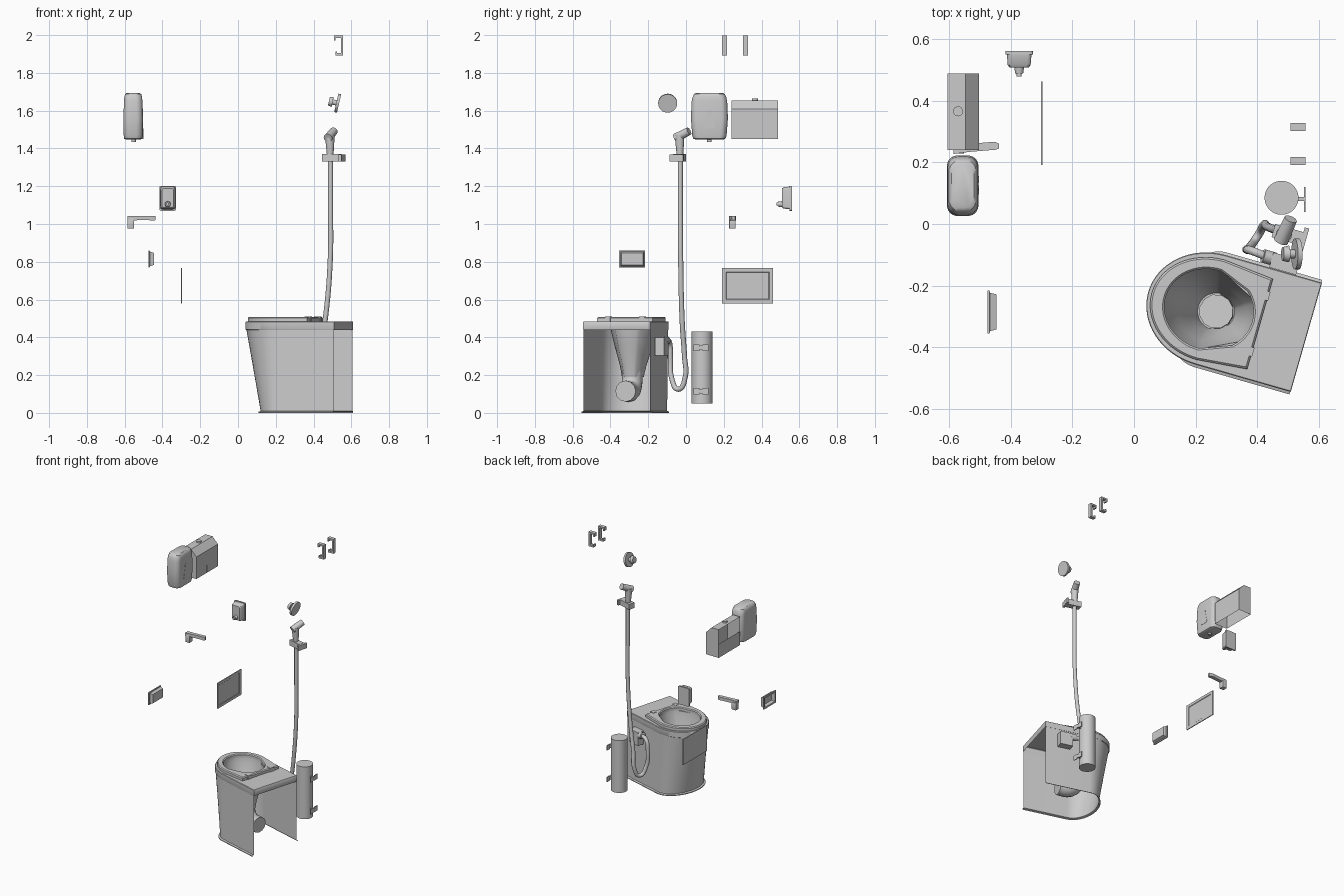
import bpy, bmesh, math
from mathutils import Vector

if "Cube" in bpy.data.objects:
    bpy.data.objects.remove(bpy.data.objects["Cube"])

def obj(name, verts, faces, angle=35, bevel=0):
    me = bpy.data.meshes.new(name)
    me.from_pydata([tuple(v) for v in verts], [], faces)
    bm = bmesh.new()
    bm.from_mesh(me)
    bmesh.ops.recalc_face_normals(bm, faces=bm.faces)
    if bevel:
        bmesh.ops.bevel(bm, geom=bm.edges[:], offset=bevel, segments=2, affect='EDGES', profile=0.5)
    bm.to_mesh(me)
    bm.free()
    o = bpy.data.objects.new(name, me)
    bpy.context.collection.objects.link(o)
    smooth(o, angle)
    return o

def smooth(o, angle=35):
    bpy.ops.object.select_all(action='DESELECT')
    o.select_set(True)
    bpy.context.view_layer.objects.active = o
    bpy.ops.object.shade_smooth_by_angle(angle=math.radians(angle))

def loft(name, rings, cyclic=True, start=False, end=False, loop=False, angle=35):
    n, m = len(rings[0]), len(rings)
    verts = [v for r in rings for v in r]
    faces = []
    for j in range(m if loop else m - 1):
        k = (j + 1) % m
        for i in range(n if cyclic else n - 1):
            i2 = (i + 1) % n
            faces.append((j*n+i, j*n+i2, k*n+i2, k*n+i))
    if start:
        faces.append(tuple(range(n)))
    if end:
        faces.append(tuple((m-1)*n+i for i in range(n)))
    return obj(name, verts, faces, angle)

BOX_F = [(0, 1, 3, 2), (4, 6, 7, 5), (0, 4, 5, 1), (2, 3, 7, 6), (0, 2, 6, 4), (1, 5, 7, 3)]

def box(name, lo, hi, bevel=0, frame=None):
    v = [(x, y, z) for x in (lo[0], hi[0]) for y in (lo[1], hi[1]) for z in (lo[2], hi[2])]
    if frame:
        v = [frame(*p) for p in v]
    return obj(name, v, BOX_F, bevel=bevel)

def cyl(name, p, q, r1, r2=None, n=28):
    p, q = Vector(p), Vector(q)
    rot = (q - p).to_track_quat('Z', 'Y')
    ring = lambda c, r: [c + rot @ Vector((r*math.cos(2*math.pi*i/n), r*math.sin(2*math.pi*i/n), 0)) for i in range(n)]
    return loft(name, [ring(p, r1), ring(q, r2 or r1)], start=True, end=True)

def tube(name, pts, r):
    cu = bpy.data.curves.new(name, 'CURVE')
    cu.dimensions, cu.bevel_depth, cu.bevel_resolution = '3D', r, 4
    cu.use_fill_caps, cu.resolution_u = True, 8
    s = cu.splines.new('BEZIER')
    s.bezier_points.add(len(pts) - 1)
    for b, p in zip(s.bezier_points, pts):
        b.co = p
        b.handle_left_type = b.handle_right_type = 'AUTO'
    o = bpy.data.objects.new(name, cu)
    bpy.context.collection.objects.link(o)
    bpy.ops.object.select_all(action='DESELECT')
    o.select_set(True)
    bpy.context.view_layer.objects.active = o
    bpy.ops.object.convert(target='MESH')
    smooth(bpy.context.object)

def extrude(name, prof, axis, lo, hi):
    # profile of (p, q) pairs swept along the x or y axis
    place = (lambda p, q, t: (p, t, q)) if axis == 'y' else (lambda p, q, t: (t, p, q))
    return loft(name, [[place(p, q, t) for p, q in prof] for t in (lo, hi)], start=True, end=True)

def rect(u, v, hu, hv, r, n=6):
    # rounded rectangle in two coordinates
    pts = []
    for k, (su, sv) in enumerate([(1, 1), (-1, 1), (-1, -1), (1, -1)]):
        for i in range(n + 1):
            t = math.pi/2 * (k + i/n)
            pts.append((u + su*(hu-r) + r*math.cos(t), v + sv*(hv-r) + r*math.sin(t)))
    return pts

# ---- toilet, in a frame turned 16 degrees (a = backwards, b = sideways) ----
C, S, B0, AC = math.cos(math.radians(16)), math.sin(math.radians(16)), -0.199, 0.315

def W(a, b, z):
    b += B0
    return (a*C + b*S, -a*S + b*C, z)

def outline(f, w, back, z, wb=None):
    wb = wb or w
    pts = [(back, wb*(i/4 - 1)) for i in range(9)]
    for i in range(33):
        t = math.pi/2 + math.pi*i/32
        pts.append((AC + f*math.cos(t), w*math.sin(t)))
    return pts, [W(a, b, z) for a, b in pts]

def hole(pts, ca, ra, rb, z):
    out = []
    for a, b in pts:
        t = math.atan2(b/rb, (a-ca)/ra)
        out.append(W(ca + ra*math.cos(t), rb*math.sin(t), z))
    return out

base, top = outline(0.208, 0.181, 0.636, 0.484)
skirt = []
for f, w, z in [(0.135, 0.193, 0), (0.135, 0.193, 0.006), (0.123, 0.182, 0.01),
                (0.163, 0.182, 0.22), (0.205, 0.182, 0.44)]:
    r = outline(f, w, 0.636, z)[1]
    skirt.append(r[8:] + [r[0]])
loft("toilet_skirt", skirt, cyclic=False)

rim = [outline(0.206, 0.183, 0.637, 0.44)[1], outline(0.210, 0.184, 0.638, 0.442)[1],
       outline(0.210, 0.184, 0.638, 0.481)[1], top]
bowl = [hole(base, ca, ra, rb, z) for ca, ra, rb, z in
        [(0.312, 0.150, 0.132, 0.484), (0.312, 0.146, 0.128, 0.45), (0.32, 0.115, 0.105, 0.36),
         (0.33, 0.075, 0.072, 0.25), (0.334, 0.060, 0.060, 0.19)]]
loft("toilet_rim_and_bowl", rim + bowl, end=True)
tube("outlet_pipe", [W(0.334, 0, 0.23), W(0.345, 0, 0.155), W(0.385, 0, 0.118), W(0.467, 0, 0.115)], 0.056)

# seat ring with hinges
sp, _ = outline(0.198, 0.168, 0.482, 0, 0.152)
souter = lambda d, z: outline(0.198-d, 0.168-d, 0.482-d, z, 0.152-d)[1]
sin_ = lambda d, z: hole(sp, 0.310, 0.146+d, 0.130+d, z)
loft("seat", [souter(0, 0.484), souter(0, 0.502), souter(0.006, 0.508),
              sin_(0.006, 0.508), sin_(0, 0.502), sin_(0, 0.484)], loop=True)
for side in (-1, 1):
    box("seat_hinge", (0.454, side*0.094-0.015, 0.484), (0.486, side*0.094+0.015, 0.511), frame=W)

# ---- hand shower on the toilet side ----
box("water_valve_box", (0.46, 0.185, 0.305), (0.55, 0.235, 0.40), frame=W)
cyl("valve_outlet", W(0.47, 0.215, 0.375), W(0.43, 0.215, 0.385), 0.022)
tube("shower_hose", [(0.49, -0.03, 1.36), (0.49, -0.03, 1.1), (0.488, -0.028, 0.8), (0.46, -0.02, 0.48),
                     (0.43, -0.008, 0.3), (0.42, -0.004, 0.19), (0.40, -0.04, 0.125),
                     (0.375, -0.075, 0.18), (0.366, -0.083, 0.30), (0.385, -0.088, 0.375),
                     W(0.45, 0.215, 0.38)], 0.0135)
F = lambda a, b, z: W(a + 0.49, b + 0.303, z)
box("holder_bar", (-0.05, -0.022, 1.33), (0.045, 0.022, 1.37), frame=F)
box("holder_plate", (0.045, -0.038, 1.332), (0.06, 0.038, 1.368), frame=F)
cyl("shower_handle", (0.488, -0.032, 1.37), (0.486, -0.034, 1.47), 0.018, 0.026)
cyl("shower_head", (0.476, -0.055, 1.455), (0.508, 0.016, 1.492), 0.024, 0.021)

# wall hook with round plate
c, ax = Vector((0.535, -0.097, 1.638)), Vector((-0.96, 0, 0.22)).normalized()
cyl("hook_plate", c, c + ax*0.015, 0.05)
cyl("hook_stem", c, c + ax*0.05, 0.014)
cyl("hook_knob", c + ax*0.035, c + ax*0.055, 0.027, 0.022)

# brush holder and its wall clips
cyl("brush_holder", (0.478, 0.085, 0.05), (0.478, 0.085, 0.43), 0.055, n=36)
for z in (0.115, 0.345):
    box("clip_stem", (0.52, 0.075, z-0.012), (0.556, 0.087, z+0.012))
    for y in (0.058, 0.106):
        box("clip_plate", (0.551, y-0.019, z-0.018), (0.556, y+0.014, z+0.018))
    box("clip_bridge", (0.552, 0.045, z-0.010), (0.555, 0.115, z+0.010))

# two coat hooks
hook = [(0.507, 1.972), (0.507, 1.997), (0.556, 1.997), (0.556, 1.893), (0.515, 1.893), (0.515, 1.912),
        (0.524, 1.912), (0.524, 1.905), (0.544, 1.905), (0.544, 1.986), (0.517, 1.986), (0.517, 1.972)]
for y in (0.204, 0.315):
    extrude("coat_hook", hook, 'y', y-0.013, y+0.013)

# ---- left wall: rounded dispenser ----
rings = []
for z, hx, hy in [(1.448, 0.040, 0.075), (1.452, 0.047, 0.085), (1.47, 0.050, 0.091), (1.56, 0.051, 0.098),
                  (1.65, 0.049, 0.094), (1.672, 0.047, 0.089), (1.687, 0.043, 0.082), (1.693, 0.036, 0.072)]:
    rings.append([(x, y, z) for x, y in rect(-0.555, 0.124, hx, hy, 0.034)])
loft("rounded_dispenser", rings, start=True, end=True)
extrude("dispenser_window", [(0.095, 1.505), (0.155, 1.505), (0.134, 1.605), (0.125, 1.612), (0.116, 1.605)],
        'x', -0.512, -0.503)
cyl("dispenser_nozzle", (-0.553, 0.124, 1.435), (-0.553, 0.124, 1.455), 0.012)

# paper towel box: open below and at the upper back
prof = [(-0.604, 1.45), (-0.604, 1.655), (-0.546, 1.655), (-0.503, 1.61), (-0.503, 1.45)]
y0, y1 = 0.24, 0.487
v = [(x, y, z) for y in (y0, y1) for x, z in prof] + [(-0.604, y, 1.55) for y in (y0, y1)]
obj("towel_box", v, [(0, 10, 1, 2, 3, 4), (5, 11, 6, 7, 8, 9), (1, 2, 7, 6), (2, 3, 8, 7),
                     (3, 4, 9, 8), (0, 5, 11, 10)])
cyl("towel_box_lock", (-0.57, 0.365, 1.65), (-0.57, 0.365, 1.665), 0.016)
box("towel_box_slot", (-0.505, 0.358, 1.45), (-0.5015, 0.367, 1.505))

# soap dispenser facing the front
def plate(name, steps, cx, cz, r):
    loft(name, [[(x, y, z) for x, z in rect(cx, cz, hx, hz, r)] for y, hx, hz in steps], start=True, end=True)
plate("soap_plate", [(0.56, 0.044, 0.066), (0.549, 0.044, 0.066)], -0.372, 1.136, 0.008)
plate("soap_body", [(0.549, 0.040, 0.060), (0.515, 0.037, 0.056), (0.507, 0.031, 0.050)], -0.372, 1.138, 0.012)
cyl("soap_spout", (-0.372, 0.51, 1.105), (-0.372, 0.488, 1.105), 0.016, 0.013)
cyl("soap_button", (-0.372, 0.49, 1.105), (-0.372, 0.478, 1.105), 0.008)

# faucet
box("faucet_post", (-0.585, 0.228, 0.975), (-0.55, 0.263, 1.03), 0.004)
loft("faucet_arm", [[(x, y-h, z0), (x, y+h, z0), (x, y+h, 1.042), (x, y-h, 1.042)] for x, y, h, z0 in
     [(-0.585, 0.243, 0.016, 1.018), (-0.53, 0.247, 0.013, 1.02), (-0.47, 0.252, 0.013, 1.02),
      (-0.45, 0.253, 0.013, 1.018), (-0.438, 0.252, 0.008, 1.020)]], start=True, end=True)

# paper holder: flanged tray, hollow at the back
def frame_rings(name, steps, cy, cz, start, end):
    loft(name, [[(x, cy+s*hy, cz+t*hz) for s, t in ((-1, -1), (1, -1), (1, 1), (-1, 1))]
                for x, hy, hz in steps], start=start, end=end)
frame_rings("paper_holder", [(-0.466, 0.055, 0.030), (-0.475, 0.058, 0.033), (-0.475, 0.069, 0.045),
            (-0.468, 0.069, 0.045), (-0.466, 0.062, 0.039), (-0.446, 0.057, 0.032)], -0.285, 0.815, False, True)
frame_rings("paper_holder_lining", [(-0.475, 0.058, 0.033), (-0.450, 0.054, 0.029)], -0.285, 0.815, False, True)

# framed wall panel
frame_rings("wall_panel", [(-0.302, 0.135, 0.093), (-0.296, 0.135, 0.093), (-0.296, 0.115, 0.074),
            (-0.299, 0.112, 0.071)], 0.326, 0.673, True, True)
